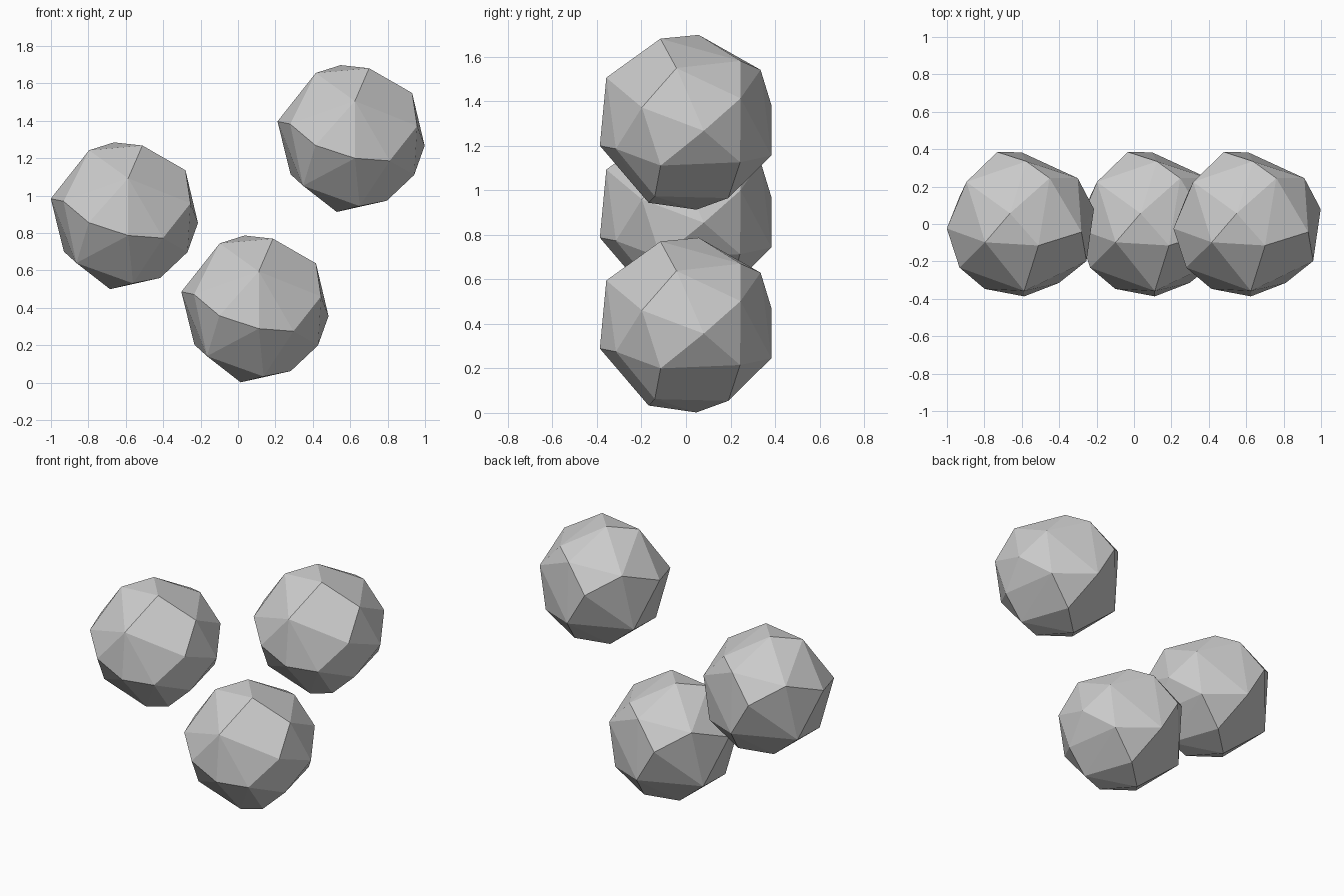
import bpy, bmesh
from mathutils import Vector

# Corner points of one faceted ball, about its own centre
CORNERS = [
    (-.057, .057, .392), (.095, -.115, .375), (-.19, -.098, .350),
    (.325, -.043, .243), (.155, .245, .275), (.019, -.358, .20),
    (.030, .335, .235), (-.29, .225, .185), (.305, .245, .107),
    (-.395, -.024, .091), (-.327, -.233, .077), (-.125, .385, .072),
    (.352, -.198, .066), (-.192, -.347, -.037), (.392, .08, -.039),
    (.019, -.387, -.106), (.205, -.315, -.12), (.005, .383, -.15),
    (.262, .243, -.18), (.336, -.114, -.195), (-.325, .15, -.192),
    (-.258, -.18, -.253), (.19, -.14, -.333), (.085, .19, -.341),
    (.045, -.168, -.362), (-.078, .047, -.393),
]

# Shared faceted mesh: convex hull of the corners
bm = bmesh.new()
for p in CORNERS:
    bm.verts.new(Vector(p))
bmesh.ops.convex_hull(bm, input=bm.verts)
bmesh.ops.recalc_face_normals(bm, faces=bm.faces)
mesh = bpy.data.meshes.new("faceted_ball")
bm.to_mesh(mesh)
bm.free()

# Three identical balls
for name, loc in {
    "left_ball": (-.606, 0, .893),
    "lower_ball": (.092, 0, .395),
    "upper_ball": (.606, 0, 1.306),
}.items():
    ball = bpy.data.objects.new(name, mesh)
    ball.location = loc
    bpy.context.collection.objects.link(ball)
